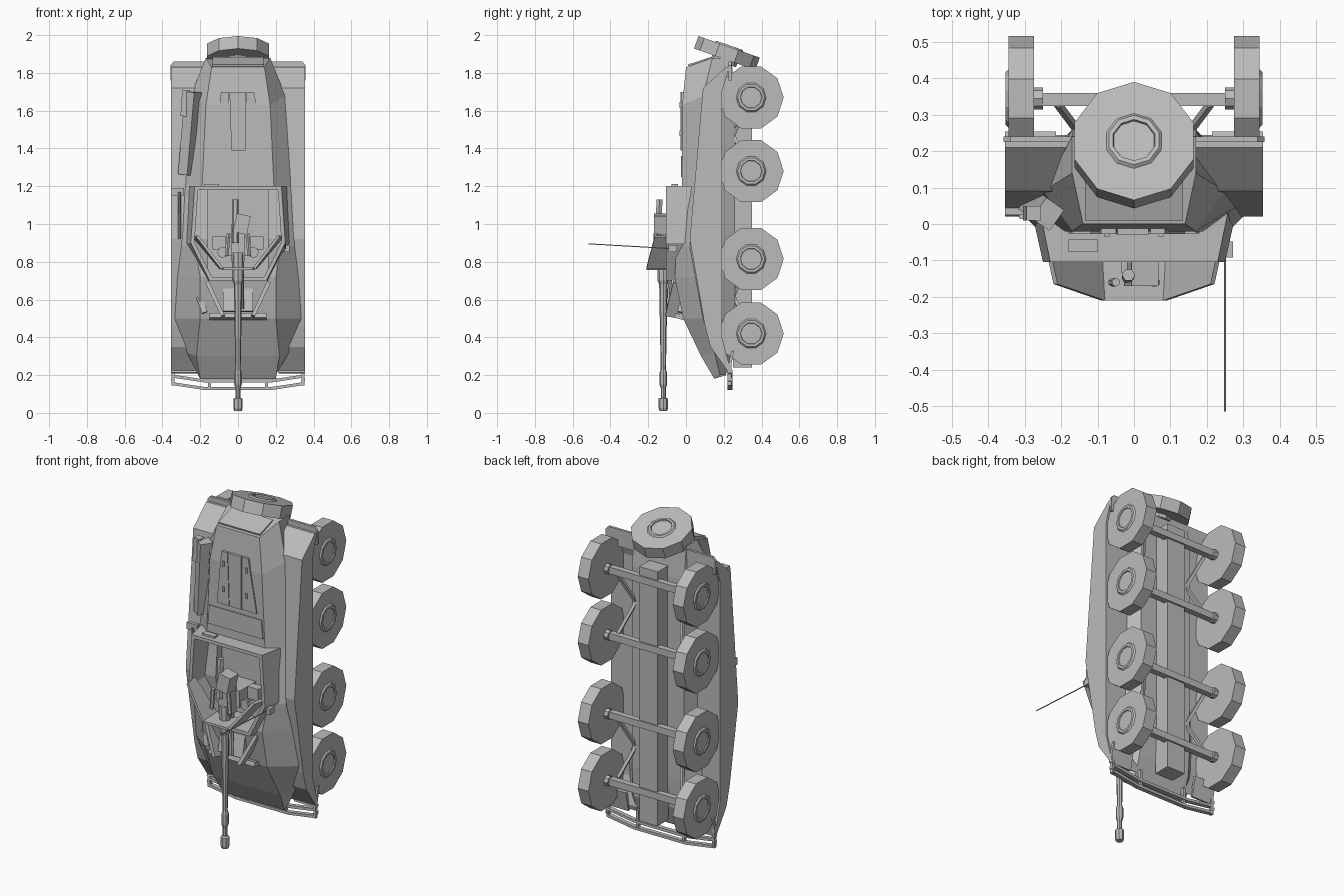
import bpy, bmesh, math
from mathutils import Vector, Matrix

if "Cube" in bpy.data.objects:
    bpy.data.objects.remove(bpy.data.objects["Cube"], do_unlink=True)

grey = bpy.data.materials.new("plain grey")
grey.use_nodes = True
grey.diffuse_color = (0.5, 0.5, 0.5, 1)
grey.node_tree.nodes["Principled BSDF"].inputs["Base Color"].default_value = grey.diffuse_color


def finish(name, bm):
    bmesh.ops.recalc_face_normals(bm, faces=bm.faces)
    me = bpy.data.meshes.new(name)
    bm.to_mesh(me)
    bm.free()
    me.materials.append(grey)
    ob = bpy.data.objects.new(name, me)
    bpy.context.collection.objects.link(ob)
    return ob


def loft(name, rings):
    """Skin closed rings of equal length and cap both ends."""
    bm = bmesh.new()
    vs = [[bm.verts.new(p) for p in r] for r in rings]
    n = len(vs[0])
    for a, b in zip(vs, vs[1:]):
        for i in range(n):
            j = (i + 1) % n
            bm.faces.new((a[i], a[j], b[j], b[i]))
    bm.faces.new(vs[0])
    bm.faces.new(vs[-1])
    return finish(name, bm)


def slab(name, outline, y0, y1, grow=1.0):
    """Outline in x and z, extruded along y; grow widens the y1 end."""
    return loft(name, [[(x, y0, z) for x, z in outline],
                       [(x * grow, y1, z) for x, z in outline]])


def box(name, c, s, rot=(0, 0, 0)):
    bm = bmesh.new()
    bmesh.ops.create_cube(bm, size=1, matrix=Matrix.Diagonal((*s, 1)))
    ob = finish(name, bm)
    ob.location = c
    ob.rotation_euler = [math.radians(a) for a in rot]
    return ob


def turned(name, base, axis, profile, n=10, spin=0.0):
    """Rings of (distance along axis, radius) around an axis."""
    q = Vector(axis).to_track_quat('Z', 'Y')
    rings = []
    for d, r in profile:
        rings.append([Vector(base) + q @ Vector((r * math.cos(a), r * math.sin(a), d))
                      for a in (spin + math.tau * i / n for i in range(n))])
    return loft(name, rings)


def rod(name, a, b, r, n=6):
    a, b = Vector(a), Vector(b)
    return turned(name, a, b - a, [(0, r), ((b - a).length, r)], n)


def cut(ob, cutter):
    m = ob.modifiers.new("cut", 'BOOLEAN')
    m.object, m.operation, m.solver = cutter, 'DIFFERENCE', 'EXACT'


# Main hull: roof, shoulder and belly corners per station
# (roof z, roof x, roof y, shoulder z, shoulder x, shoulder y, belly y)
stations = [(1.83, .14, 0, 1.88, .17, .14, .24), (1.63, .17, -.02, 1.68, .25, .09, .26),
            (1.2, .19, -.02, 1.2, .285, .05, .26), (.9, .23, -.05, .88, .3, .02, .26),
            (.72, .2, -.06, .72, .32, .05, .26), (.5, .2, -.015, .5, .335, .09, .26),
            (.3, .22, .08, .32, .27, .15, .25), (.18, .2, .15, .2, .2, .18, .21)]
rings = []
for zr, xr, yr, zs, xs, ys, yb in stations:
    rings.append([(-xr, yr, zr), (xr, yr, zr), (xs, ys, zs),
                  (.17, yb, zs), (-.17, yb, zs), (-xs, ys, zs)])
hull = loft("hull", rings)

# Raised open fighting compartment
rim = [(-.23, 1.2), (.23, 1.2), (.25, .9), (.15, .7), (-.15, .7), (-.25, .9)]
casemate = slab("compartment_walls", rim, -.105, .03, 1.12)
pit = slab("pit_cutter", [(x * .92, .95 + (z - .95) * .92) for x, z in rim], -.3, .08)
pit.hide_render = True
pit.hide_set(True)
for ob in (hull, casemate):
    cut(ob, pit)

# Gun shield: centre plate and two wings
for name, (xa, za), (xb, zb), ya, yb in [
        ("shield_centre", (-.08, .77), (.08, .77), -.21, -.21),
        ("shield_wing_left", (.08, .77), (.21, .94), -.21, -.165),
        ("shield_wing_right", (-.21, .94), (-.08, .77), -.165, -.21)]:
    t = Vector((zb - za, 0, xa - xb)).normalized() * .014
    loft(name, [[(x, y, z), (x + t.x, y, z + t.z), (x * 1.1 + t.x, -.07, z + t.z), (x * 1.1, -.07, z)]
                for x, y, z in ((xa, ya, za), (xb, yb, zb))])

# Gun barrel, breech and mount
turned("gun_barrel", (0, -.12, .85), (0, 0, -1),
       [(0, .032), (.15, .03), (.17, .022), (.62, .014), (.64, .02), (.7, .02), (.72, .013),
        (.77, .013), (.775, .025), (.825, .025), (.84, .02)], 8)
box("gun_cradle", (0, -.1, .9), (.07, .07, .2))
box("gun_breech", (.02, -.13, 1.0), (.075, .08, .1), (0, 12, 0))
rod("recoil_cylinder", (-.015, -.15, .9), (-.015, -.14, 1.13), .018)
box("gun_pedestal", (0, .01, .88), (.12, .16, .1))
rod("recuperator", (.02, -.08, .84), (.02, -.09, .55), .012)
for s, side in ((1, "left"), (-1, "right")):
    box("crew_seat_" + side, (s * .1, .02, .9), (.07, .05, .07))
    rod("sight_" + side, (s * .05, -.16, .95), (s * .06, -.16, .83), .012)
    rod("pit_handwheel_" + side, (s * .08, -.06, .85), (s * .08, -.045, .85), .03, 8)

# Side sponsons and fenders, wheels, axle struts
edge = [(.21, 1.83), (.09, 1.72), (.02, .92), (.1, .46), (.13, .35), (.2, .25), (.22, .22),
        (.23, .25), (.19, .4), (.19, 1.7), (.23, 1.83)]
axle_z = (1.67, 1.28, .815, .42)
for s, side in ((1, "left"), (-1, "right")):
    loft("sponson_" + side, [[(s * x, y, z) for y, z in edge] for x in (.16, .355)])
    slab("rear_fender_" + side, [(s * .16, 1.86), (s * .34, 1.86), (s * .358, 1.84),
                                 (s * .358, 1.76), (s * .16, 1.76)], .225, .24)
    box("front_fender_" + side, (s * .285, .235, .27), (.14, .015, .12), (-12, 0, 0))
    for i, z in enumerate(axle_z):
        turned(f"wheel_{side}_{i + 1}", (s * .275, .345, z), (s, 0, 0),
               [(0, .172), (.07, .172), (.07, .08), (.078, .072), (.078, .058), (.072, .056)])
        rod(f"brake_drum_{side}_{i + 1}", (s * .25, .345, z), (s * .275, .345, z), .03, 8)
    for i, z in enumerate((1.47, .62)):
        for d in (-1, 1):
            rod(f"suspension_arm_{side}_{i}_{d}", (s * .15, .25, z), (s * .21, .33, z + d * .17), .012, 4)

for i, z in enumerate(axle_z):
    box(f"axle_{i + 1}", (0, .342, z), (.56, .036, .04))
box("chassis_spine", (0, .3, .99), (.12, .1, 1.5))

# Spare wheel tilted on the rear plate
turned("spare_wheel", (0, .205, 1.872), (0, .33, .94),
       [(-.02, .07), (0, .07), (0, .172), (.07, .172), (.07, .08), (.078, .072), (.078, .06), (.07, .058)],
       10, math.pi / 2)
box("spare_wheel_plate", (0, .075, 1.855), (.27, .13, .02), (18, 0, 0))

# Front bumper frame
bow = [(-.355, .17), (-.335, .145), (-.17, .12), (.17, .12), (.335, .145), (.355, .17)]
for name, lift, pts in (("bumper_low", 0, bow), ("bumper_high", .04, bow)):
    loft(name, [[(x, .22 + dy, z + lift + dz) for dy, dz in ((0, 0), (.025, 0), (.025, .016), (0, .016))]
                for x, z in pts])
for x in (-.345, -.15, .15, .345):
    box("bumper_post", (x, .23, .18 if abs(x) < .3 else .2), (.015, .02, .11))

# Engine deck panels, doors and hinges
slab("deck_panel", [(-.17, 1.36), (.17, 1.36), (.18, 1.25), (-.18, 1.25)], -.026, -.018)
slab("engine_door_right", [(-.09, 1.7), (-.05, 1.7), (-.04, 1.39), (-.12, 1.39)], -.027, -.012)
slab("engine_door_middle", [(-.045, 1.7), (.04, 1.7), (.04, 1.39), (-.035, 1.39)], -.03, -.012)
slab("engine_door_left", [(.045, 1.7), (.085, 1.7), (.14, 1.39), (.045, 1.39)], -.027, -.012)
for x in (-.075, .075):
    for z in (1.48, 1.63):
        box("door_hinge", (x, -.028, z), (.014, .012, .03))
box("compartment_latch", (-.14, -.06, 1.205), (.08, .035, .012))

# Glacis visor frame
box("visor_bar", (.0, -.035, .51), (.3, .05, .025), (-15, 0, 0))
for s in (1, -1):
    box("visor_strip", (s * .12, -.06, .6), (.02, .06, .2), (-12, s * 25, 0))
box("driver_hatch", (0, -.045, .6), (.16, .03, .13), (-12, 0, 0))
box("glacis_lamp", (-.19, -.01, .57), (.03, .05, .09), (-10, -20, 0))

# Stowage and tools on the right, aerial on the left
box("stowage_box", (-.255, .04, 1.48), (.06, .07, .44), (0, 6, -35))
box("tool_bracket", (-.28, .03, 1.64), (.04, .04, .14), (0, 4, 0))
box("tool_clamp", (-.32, .04, 1.17), (.07, .03, .04))
rod("tool_handle", (-.31, .02, 1.17), (-.31, .02, .92), .007)
box("aerial_base", (.26, -.07, .87), (.025, .045, .035))
rod("aerial", (.25, -.08, .87), (.25, -.515, .895), .003)
